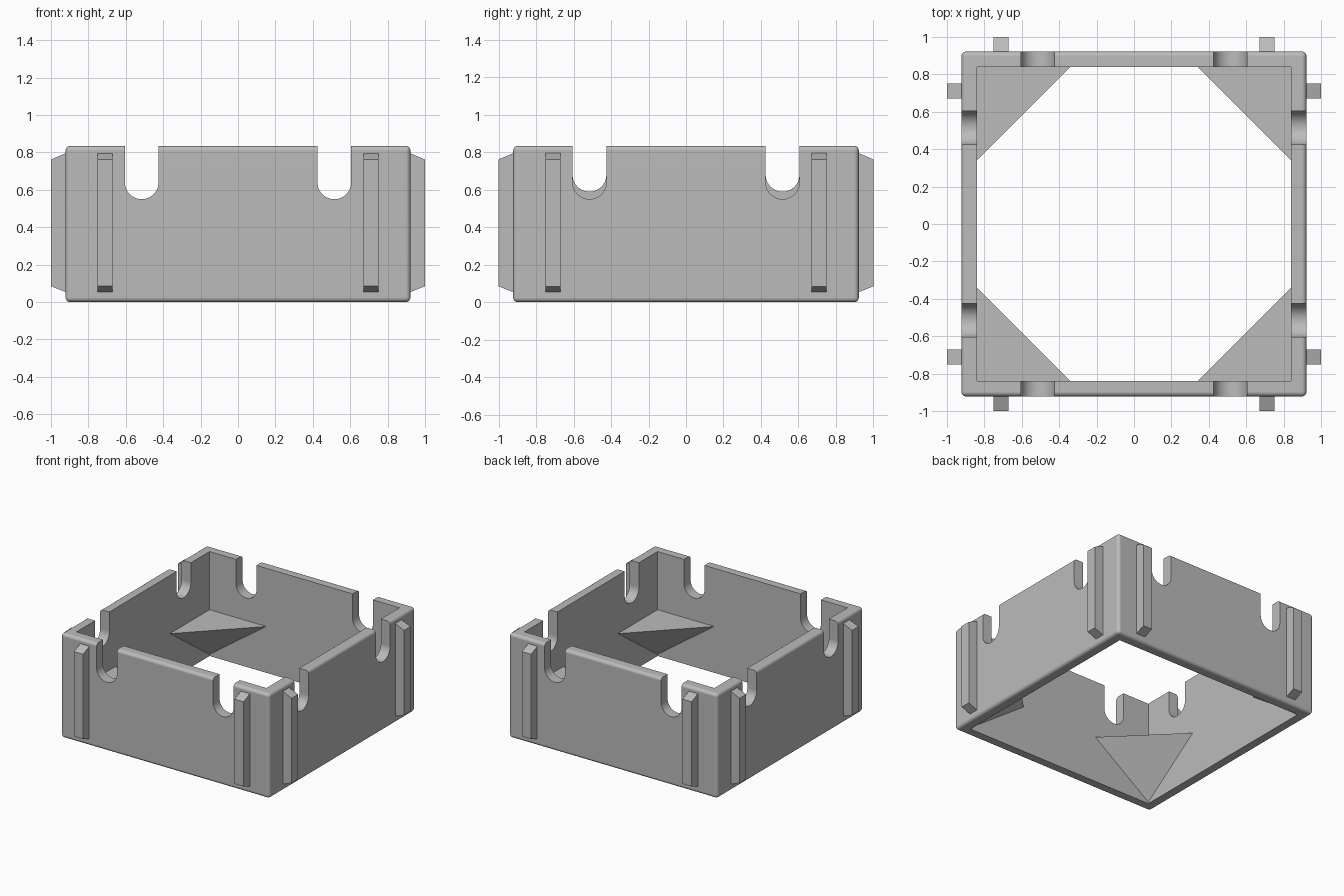
import bpy
import bmesh
from math import pi, cos, sin, radians
from mathutils import Matrix, Vector

OUT, INN, H = 0.922, 0.84, 0.835     # outer half width, inner half width, height

if "Cube" in bpy.data.objects:
    bpy.data.objects.remove(bpy.data.objects["Cube"], do_unlink=True)

grey = bpy.data.materials.new("plain grey")
grey.use_nodes = True
grey.diffuse_color = (0.5, 0.5, 0.5, 1)
grey.node_tree.nodes["Principled BSDF"].inputs["Base Color"].default_value = (0.5, 0.5, 0.5, 1)


def make_object(name, bm):
    bmesh.ops.recalc_face_normals(bm, faces=bm.faces)
    mesh = bpy.data.meshes.new(name)
    bm.to_mesh(mesh)
    bm.free()
    mesh.materials.append(grey)
    obj = bpy.data.objects.new(name, mesh)
    bpy.context.collection.objects.link(obj)
    return obj


def add_box(bm, size, centre):
    mat = Matrix.Translation(centre) @ Matrix.Diagonal((*size, 1))
    return bmesh.ops.create_cube(bm, size=1, matrix=mat)


def add_prism(bm, points, direction, matrix):
    """Extrude a flat outline along a direction, then place it."""
    face = bm.faces.new([bm.verts.new(p) for p in points])
    ext = bmesh.ops.extrude_face_region(bm, geom=[face])["geom"]
    top = [g for g in ext if isinstance(g, bmesh.types.BMVert)]
    bmesh.ops.translate(bm, verts=top, vec=direction)
    bmesh.ops.transform(bm, matrix=matrix, verts=list(face.verts) + top)


def cut(target, cutter):
    mod = target.modifiers.new("cut", "BOOLEAN")
    mod.operation, mod.solver, mod.object = "DIFFERENCE", "EXACT", cutter
    bpy.context.view_layer.objects.active = target
    bpy.ops.object.modifier_apply(modifier=mod.name)
    bpy.data.objects.remove(cutter, do_unlink=True)


# Outer block with rounded edges
bm = bmesh.new()
add_box(bm, (2 * OUT, 2 * OUT, H), (0, 0, H / 2))
bmesh.ops.bevel(bm, geom=list(bm.edges), offset=0.025, segments=4, profile=0.5, affect="EDGES")
walls = make_object("walls", bm)

# Open square centre
bm = bmesh.new()
add_box(bm, (2 * INN, 2 * INN, 2), (0, 0, H / 2))
cut(walls, make_object("cavity_cutter", bm))

# Round-bottomed slots, two per wall; those on the left wall are shallower
bm = bmesh.new()
for side in range(4):                # front, right, back, left
    low = 0.68 if side == 3 else 0.64
    for x in (-0.515, 0.515):
        arc = [(x + 0.09 * cos(a), -1.1, low + 0.09 * sin(a))
               for a in (pi + pi * i / 24 for i in range(25))]
        outline = arc + [(x + 0.09, -1.1, 1), (x - 0.09, -1.1, 1)]
        add_prism(bm, outline, Vector((0, 0.4, 0)), Matrix.Rotation(side * pi / 2, 4, "Z"))
cut(walls, make_object("slot_cutter", bm))

bpy.ops.object.select_all(action="DESELECT")
walls.select_set(True)
bpy.context.view_layer.objects.active = walls
bpy.ops.object.shade_smooth_by_angle(angle=radians(30))
walls.modifiers.new("even_shading", "WEIGHTED_NORMAL").keep_sharp = True

# Vertical ribs with sloped ends, two per wall
profile = [(-OUT + 0.01, 0.05), (-1, 0.085), (-1, 0.762), (-OUT + 0.01, 0.8)]
for side, label in enumerate(("front", "right", "back", "left")):
    bm = bmesh.new()
    for x in (-0.75, 0.67):
        add_prism(bm, [(x, y, z) for y, z in profile], Vector((0.08, 0, 0)),
                  Matrix.Rotation(side * pi / 2, 4, "Z"))
    make_object(label + "_ribs", bm)

# Corner shelves: flat triangles on top, tapering down to the bottom corner
for sx, x_name in ((1, "left"), (-1, "right")):
    for sy, y_name in ((-1, "front"), (1, "back")):
        bm = bmesh.new()
        c = INN + 0.002
        points = [(c, c, 0.37), (c - 0.505, c, 0.37), (c, c - 0.505, 0.37), (c, c, 0.01)]
        a, b, d, e = [bm.verts.new((sx * x, sy * y, z)) for x, y, z in points]
        for tri in ((a, b, d), (a, b, e), (b, d, e), (d, a, e)):
            bm.faces.new(tri)
        make_object(f"{y_name}_{x_name}_corner_shelf", bm)
